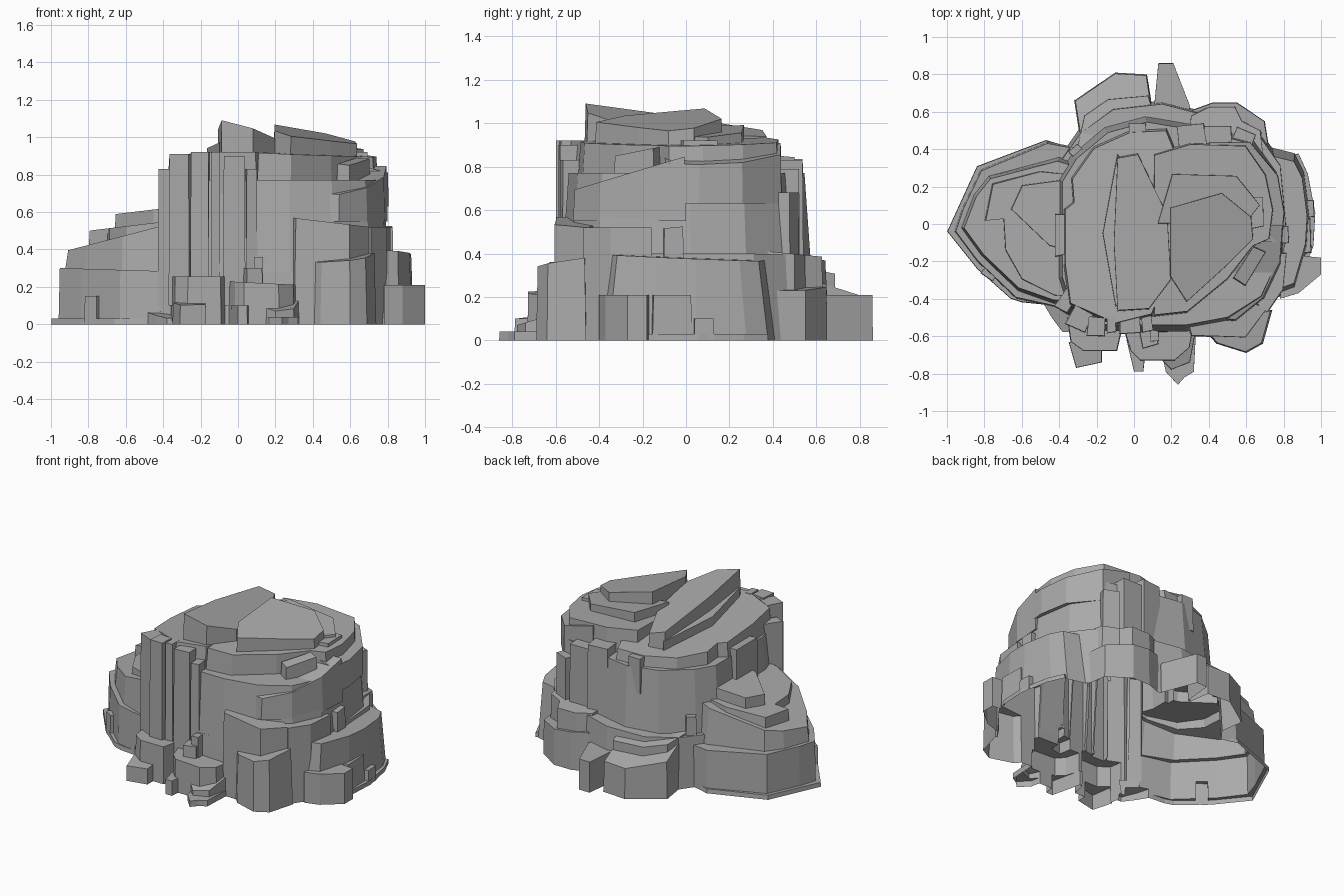
import bpy, bmesh, random, math
random.seed(4)
parts = []
GREY = bpy.data.materials.new("stone_grey")
GREY.diffuse_color = (0.4, 0.4, 0.4, 1)


def block(name, pts, z0, z1, slope=(0, 0), taper=0.97):
    """Flat-sided rock: plan outline raised to a tilted top.
    z1 is the top height at the middle of the outline."""
    area = sum(p[0] * q[1] - q[0] * p[1] for p, q in zip(pts, pts[1:] + pts[:1]))
    if area < 0:
        pts = pts[::-1]
    if z0 == 0:
        z0 = -random.uniform(0.01, 0.04)      # trimmed flat at the end
    xs, ys = zip(*pts)
    cx, cy = (min(xs) + max(xs)) / 2, (min(ys) + max(ys)) / 2
    n = len(pts)
    top = []
    for x, y in pts:
        dx, dy = (x - cx) * taper, (y - cy) * taper
        top.append((cx + dx, cy + dy, z1 + slope[0] * dx + slope[1] * dy))
    verts = [(x, y, z0) for x, y in pts] + top
    faces = [(i, (i + 1) % n, n + (i + 1) % n, n + i) for i in range(n)]
    faces += [tuple(range(n, 2 * n)), tuple(range(n))[::-1]]
    me = bpy.data.meshes.new(name)
    me.from_pydata(verts, [], faces)
    me.materials.append(GREY)
    ob = bpy.data.objects.new(name, me)
    bpy.context.collection.objects.link(ob)
    parts.append(ob)


def chip(name, x, y, w, d, z0, z1, turn=0, slope=(0, 0)):
    """Small four-sided stone set at an angle."""
    c, s = math.cos(turn), math.sin(turn)
    corners = [(-w, -d), (w, -d * 0.85), (w * 0.9, d), (-w, d)]
    block(name, [(x + (a * c - b * s) / 2, y + (a * s + b * c) / 2) for a, b in corners],
          z0, z1, slope, 0.93)


# Central mass: broad foot, tall body, upper plateau
block("foot_tier", [(-0.42, -0.45), (-0.2, -0.58), (0.1, -0.59), (0.4, -0.58), (0.66, -0.52),
                    (0.81, -0.3), (0.83, 0), (0.8, 0.32), (0.66, 0.52), (0.42, 0.59),
                    (0.15, 0.66), (-0.12, 0.63), (-0.3, 0.5), (-0.44, 0.3)], 0, 0.37, (0.05, 0), 0.97)
block("main_body", [(-0.42, -0.3), (-0.37, -0.46), (-0.22, -0.57), (0.02, -0.575), (0.28, -0.575),
                    (0.52, -0.53), (0.71, -0.41), (0.8, -0.22), (0.81, 0.02), (0.77, 0.28),
                    (0.64, 0.46), (0.36, 0.53), (0.24, 0.55), (0.06, 0.58), (-0.16, 0.52),
                    (-0.34, 0.37), (-0.42, 0.24)], 0.28, 0.77, (0, 0), 0.94)
block("left_plateau", [(-0.38, -0.22), (-0.35, -0.44), (-0.1, -0.55), (0.1, -0.5), (0.22, -0.2),
                       (0.25, 0.35), (0.18, 0.52), (-0.02, 0.51), (-0.22, 0.42), (-0.34, 0.25),
                       (-0.33, 0.12), (-0.38, 0.08)], 0.7, 0.88, (0.02, -0.08), 0.96)
block("right_plateau", [(0.1, -0.5), (0.28, -0.48), (0.5, -0.3), (0.64, -0.12), (0.73, -0.08),
                        (0.75, 0.08), (0.71, 0.27), (0.6, 0.43), (0.3, 0.44), (0.1, 0.38)],
      0.68, 0.91, (-0.05, 0.02), 0.97)
block("right_rim", [(0.4, -0.1), (0.79, -0.1), (0.805, 0.06), (0.77, 0.26), (0.62, 0.44), (0.4, 0.44)],
      0.63, 0.86, (-0.25, 0.0), 0.985)
block("right_corner_ledge", [(0.38, -0.5), (0.54, -0.52), (0.69, -0.4), (0.785, -0.2),
                             (0.8, 0), (0.5, 0)], 0.55, 0.77, (0.0, 0.3), 0.97)

# Tilted cap slabs
block("left_cap", [(-0.11, -0.1), (-0.09, -0.47), (0.08, -0.46), (0.2, -0.3), (0.18, 0.05),
                   (0.02, 0.38), (-0.09, 0.36)], 0.8, 0.995, (-0.25, -0.15), 0.98)
block("cap_shoulder", [(-0.17, -0.05), (-0.1, -0.45), (0.1, -0.3), (0.05, 0.2), (-0.09, 0.38)],
      0.8, 0.94, (0, -0.08), 0.97)
block("right_cap", [(0.19, -0.28), (0.28, -0.42), (0.5, -0.22), (0.64, -0.08), (0.63, 0.04),
                    (0.47, 0.17), (0.19, 0.09)], 0.8, 1.005, (-0.2, 0.09), 0.98)
block("back_cap", [(0.12, 0.0), (0.6, 0.0), (0.68, 0.1), (0.55, 0.26), (0.2, 0.27)],
      0.8, 0.965, (-0.1, 0.05), 0.97)
chip("cap_stone", 0.62, -0.22, 0.22, 0.08, 0.72, 0.87, 1.0, (0, 0.2))
chip("cap_chip", 0.66, 0.06, 0.07, 0.18, 0.8, 0.92)
chip("rear_chip", 0.02, 0.5, 0.1, 0.08, 0.6, 0.835)

# Tall columns on the front left
for i, (x, y, w, d, h, t) in enumerate([
        (-0.29, -0.51, 0.12, 0.12, 0.91, -0.5), (-0.2, -0.55, 0.1, 0.11, 0.92, -0.1),
        (-0.12, -0.54, 0.05, 0.09, 0.92, 0), (-0.02, -0.54, 0.12, 0.1, 0.9, 0),
        (0.07, -0.53, 0.06, 0.1, 0.83, 0.1), (-0.36, -0.41, 0.08, 0.13, 0.83, -0.6)]):
    chip(f"front_column_{i}", x, y, w, d, 0.1, h, t)
chip("left_wall_step", -0.37, -0.06, 0.11, 0.24, 0.4, 0.82)

# Front buttresses
block("front_buttress", [(0.27, -0.5), (0.3, -0.6), (0.6, -0.61), (0.72, -0.45), (0.6, -0.4)],
      0, 0.545, (-0.12, 0), 0.95)
block("right_front_buttress", [(0.36, -0.55), (0.44, -0.64), (0.6, -0.69), (0.69, -0.64),
                               (0.74, -0.46), (0.6, -0.45)], 0, 0.35, (0.1, 0.12), 0.94)
block("right_front_pillar", [(0.62, -0.4), (0.71, -0.48), (0.8, -0.35), (0.82, -0.15), (0.7, -0.15)],
      0, 0.52, (0, 0), 0.95)

# Left shoulder: thin flange, ledge, upper tier, crown
block("left_flange", [(-1, -0.04), (-0.84, 0.31), (-0.47, 0.45), (-0.3, 0.4), (-0.3, -0.45),
                      (-0.6, -0.42), (-0.66, -0.4), (-0.84, -0.24)], 0, 0.03, (0, 0), 0.99)
block("left_ledge", [(-0.96, -0.04), (-0.92, 0.08), (-0.82, 0.29), (-0.46, 0.44), (-0.25, 0.4),
                     (-0.25, -0.45), (-0.4, -0.45), (-0.63, -0.4), (-0.84, -0.2)],
      0, 0.29, (-0.03, 0), 0.98)
block("left_upper_tier", [(-0.93, -0.02), (-0.86, 0.16), (-0.78, 0.26), (-0.4, 0.36), (-0.2, 0.3),
                          (-0.2, -0.44), (-0.42, -0.43), (-0.62, -0.36), (-0.82, -0.17)],
      0.25, 0.485, (0.26, 0), 0.94)
block("left_crown", [(-0.8, 0.02), (-0.76, 0.22), (-0.5, 0.29), (-0.3, 0.27), (-0.3, -0.4),
                     (-0.42, -0.39), (-0.6, -0.3), (-0.69, -0.14), (-0.7, 0.03)],
      0.38, 0.53, (0.12, 0), 0.97)
block("left_top_stone", [(-0.66, 0.08), (-0.6, 0.21), (-0.3, 0.25), (-0.3, -0.15), (-0.45, -0.12)],
      0.45, 0.61, (0.12, 0), 0.97)
chip("left_face_stone", -0.76, -0.25, 0.08, 0.1, 0, 0.15, -0.7)
block("left_front_wedge", [(-0.5, -0.4), (-0.44, -0.5), (-0.38, -0.58), (-0.35, -0.58),
                           (-0.33, -0.4)], 0, 0.05, (0, 0.2), 0.97)

# Low stones along the front
block("front_left_step", [(-0.36, -0.5), (-0.34, -0.63), (-0.27, -0.68), (-0.09, -0.68), (-0.06, -0.55)],
      0, 0.255, (0, 0), 0.97)
block("front_left_stone", [(-0.35, -0.63), (-0.31, -0.77), (-0.17, -0.74), (-0.17, -0.62)],
      0, 0.11, (0, 0.1), 0.97)
block("front_mid_step", [(-0.06, -0.55), (-0.02, -0.68), (0.03, -0.73), (0.22, -0.73), (0.3, -0.66),
                         (0.32, -0.55)], 0, 0.22, (-0.05, 0), 0.97)
block("front_mid_stone", [(-0.04, -0.62), (0, -0.79), (0.05, -0.79), (0.06, -0.7)], 0, 0.1)
block("front_toe", [(0.15, -0.7), (0.17, -0.79), (0.235, -0.86), (0.27, -0.82), (0.32, -0.79),
                    (0.33, -0.6)], 0, 0.04, (0, 0), 0.995)
block("front_toe_step", [(0.12, -0.7), (0.2, -0.78), (0.3, -0.74), (0.33, -0.58)], 0, 0.1, (0, 0.3))
chip("front_knob", 0.08, -0.61, 0.09, 0.1, 0.18, 0.3, 0.2)
chip("front_small_knob", 0.11, -0.6, 0.05, 0.06, 0.2, 0.36)

# Right shelf and its stones
block("right_shelf", [(0.7, 0.42), (0.86, 0.38), (0.91, 0.28), (0.94, 0.05), (0.93, -0.12),
                      (0.86, -0.36), (0.7, -0.42)], 0, 0.38, (-0.03, -0.04), 0.88)
block("right_flange", [(0.7, 0.42), (0.78, 0.34), (0.88, 0.38), (0.93, 0.27), (0.97, 0.06),
                       (0.96, -0.12), (0.86, -0.36), (0.7, -0.4)], 0, 0.03, (0, 0), 0.99)
block("right_stone", [(0.8, -0.2), (0.9, -0.17), (1, -0.18), (1, -0.27), (0.88, -0.37), (0.78, -0.4)],
      0, 0.21, (0, 0), 0.995)
chip("right_side_stone", 0.89, -0.07, 0.12, 0.2, 0, 0.21)
chip("right_low_stone", 0.93, 0.08, 0.07, 0.1, 0, 0.1)
chip("right_wall_stone", 0.79, -0.06, 0.08, 0.1, 0.3, 0.52, 0, (0, 0.1))

# Back stones
block("back_left_base", [(-0.28, 0.4), (-0.32, 0.66), (-0.1, 0.81), (0.07, 0.8), (0.11, 0.55)],
      0, 0.27, (0, -0.32), 0.97)
block("back_left_step", [(-0.32, 0.35), (-0.27, 0.58), (-0.14, 0.67), (0.08, 0.69), (0.14, 0.5)],
      0.1, 0.34, (0, -0.2), 0.97)
block("back_spike", [(0.1, 0.55), (0.13, 0.86), (0.21, 0.86), (0.3, 0.63), (0.28, 0.5)],
      0, 0.21, (0, 0), 0.995)
block("back_right_base", [(0.28, 0.45), (0.31, 0.61), (0.42, 0.65), (0.55, 0.65), (0.7, 0.55),
                          (0.73, 0.36), (0.5, 0.4)], 0, 0.25, (-0.1, 0), 0.98)
block("back_right_step", [(0.28, 0.4), (0.3, 0.58), (0.4, 0.63), (0.54, 0.63), (0.58, 0.55),
                          (0.68, 0.5), (0.7, 0.33)], 0.2, 0.4, (0, -0.1), 0.97)
for i, (x, y, w, h, t) in enumerate([(0.31, 0.47, 0.16, 0.83, 0.1), (0.45, 0.46, 0.16, 0.79, 0),
                                     (0.58, 0.44, 0.12, 0.68, -0.4)]):
    chip(f"back_panel_{i}", x, y, w, 0.13, 0.2, h, t)
chip("back_left_knob", -0.3, 0.38, 0.07, 0.08, 0.3, 0.47, 0.7)

# Fuse all stones into one skin and trim it flat at the ground, leaving it open below
others = bpy.data.collections.new("stone_parts")
for ob in parts[1:]:
    others.objects.link(ob)
mod = parts[0].modifiers.new("fuse", 'BOOLEAN')
mod.operation, mod.operand_type, mod.solver = 'UNION', 'COLLECTION', 'EXACT'
mod.collection = others
bpy.context.view_layer.update()
skin = bpy.data.meshes.new_from_object(
    parts[0].evaluated_get(bpy.context.evaluated_depsgraph_get()))
bm = bmesh.new()
bm.from_mesh(skin)
bmesh.ops.bisect_plane(bm, geom=bm.verts[:] + bm.edges[:] + bm.faces[:], plane_co=(0, 0, 0),
                       plane_no=(0, 0, 1), clear_inner=True)
bm.to_mesh(skin)
bm.free()
skin.name = "rock"
for ob in parts:
    bpy.data.objects.remove(ob)
bpy.context.collection.objects.link(bpy.data.objects.new("rock", skin))
